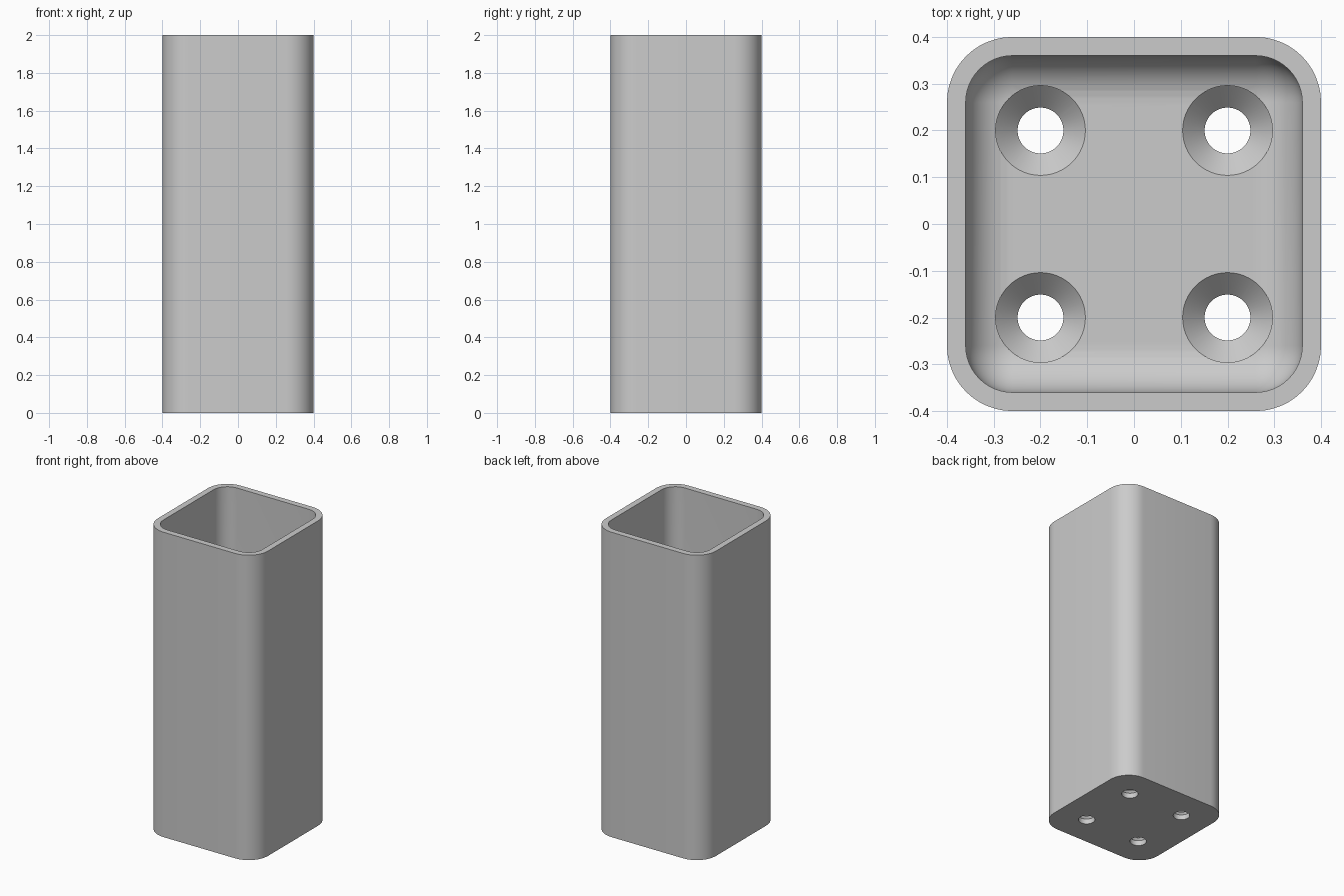
import bpy, bmesh
from math import sin, cos, pi, radians

cube = bpy.data.objects.get("Cube")
if cube:
    bpy.data.objects.remove(cube)

HALF, HEIGHT, WALL, FLOOR = 0.4, 2.0, 0.04, 0.08
OUTER_R, FILLET = 0.14, 0.1
HOLE_R, SINK_R, HOLE_POS = 0.049, 0.096, 0.2
SEG = 12

grey = bpy.data.materials.new("plain grey")
colour = (0.6, 0.6, 0.6, 1)
grey.diffuse_color = colour
grey.use_nodes = True
grey.node_tree.nodes["Principled BSDF"].inputs["Base Color"].default_value = colour


def rounded_square(bm, half, radius, z):
    """Ring of vertices around a square with round corners."""
    ring = []
    for corner, (sx, sy) in enumerate([(1, 1), (-1, 1), (-1, -1), (1, -1)]):
        for i in range(SEG + 1):
            a = (corner + i / SEG) * pi / 2
            ring.append(bm.verts.new((sx * (half - radius) + radius * cos(a),
                                      sy * (half - radius) + radius * sin(a), z)))
    return ring


def circle(bm, x, y, radius, z, count=64):
    return [bm.verts.new((x + radius * cos(2 * pi * i / count),
                          y + radius * sin(2 * pi * i / count), z)) for i in range(count)]


def loft(bm, rings):
    """Skin the rings in order and cap both ends."""
    for a, b in zip(rings, rings[1:]):
        for i in range(len(a)):
            j = (i + 1) % len(a)
            bm.faces.new((a[i], a[j], b[j], b[i]))
    bm.faces.new(rings[0][::-1])
    bm.faces.new(rings[-1])


def finish(bm, name):
    bmesh.ops.remove_doubles(bm, verts=bm.verts, dist=1e-5)
    bmesh.ops.recalc_face_normals(bm, faces=bm.faces)
    mesh = bpy.data.meshes.new(name)
    bm.to_mesh(mesh)
    bm.free()
    mesh.materials.append(grey)
    obj = bpy.data.objects.new(name, mesh)
    bpy.context.collection.objects.link(obj)
    return obj


# Open square tube with a closed floor and a filleted inside edge
bm = bmesh.new()
inner = HALF - WALL
rings = [rounded_square(bm, HALF, OUTER_R, 0),
         rounded_square(bm, HALF, OUTER_R, HEIGHT),
         rounded_square(bm, inner, FILLET, HEIGHT)]
for i in range(SEG + 1):
    a = i / SEG * pi / 2
    inset = FILLET * (1 - cos(a))
    rings.append(rounded_square(bm, inner - inset, FILLET - inset,
                                FLOOR + FILLET * (1 - sin(a))))
loft(bm, rings)
tube = finish(bm, "square_tube")

# Four countersunk screw holes through the floor
bm = bmesh.new()
for x in (-HOLE_POS, HOLE_POS):
    for y in (-HOLE_POS, HOLE_POS):
        profile = [(HOLE_R, -0.05), (HOLE_R, FLOOR - SINK_R + HOLE_R),
                   (SINK_R, FLOOR), (SINK_R, FLOOR + 0.1)]
        loft(bm, [circle(bm, x, y, r, z) for r, z in profile])
cutter = finish(bm, "screw_hole_cutter")
cutter.hide_render = True

cut = tube.modifiers.new("screw holes", "BOOLEAN")
cut.operation = "DIFFERENCE"
cut.solver = "EXACT"
cut.object = cutter

bpy.ops.object.select_all(action="DESELECT")
tube.select_set(True)
bpy.context.view_layer.objects.active = tube
bpy.ops.object.modifier_apply(modifier=cut.name)
bpy.data.objects.remove(cutter)
bpy.ops.object.shade_smooth_by_angle(angle=radians(30))
